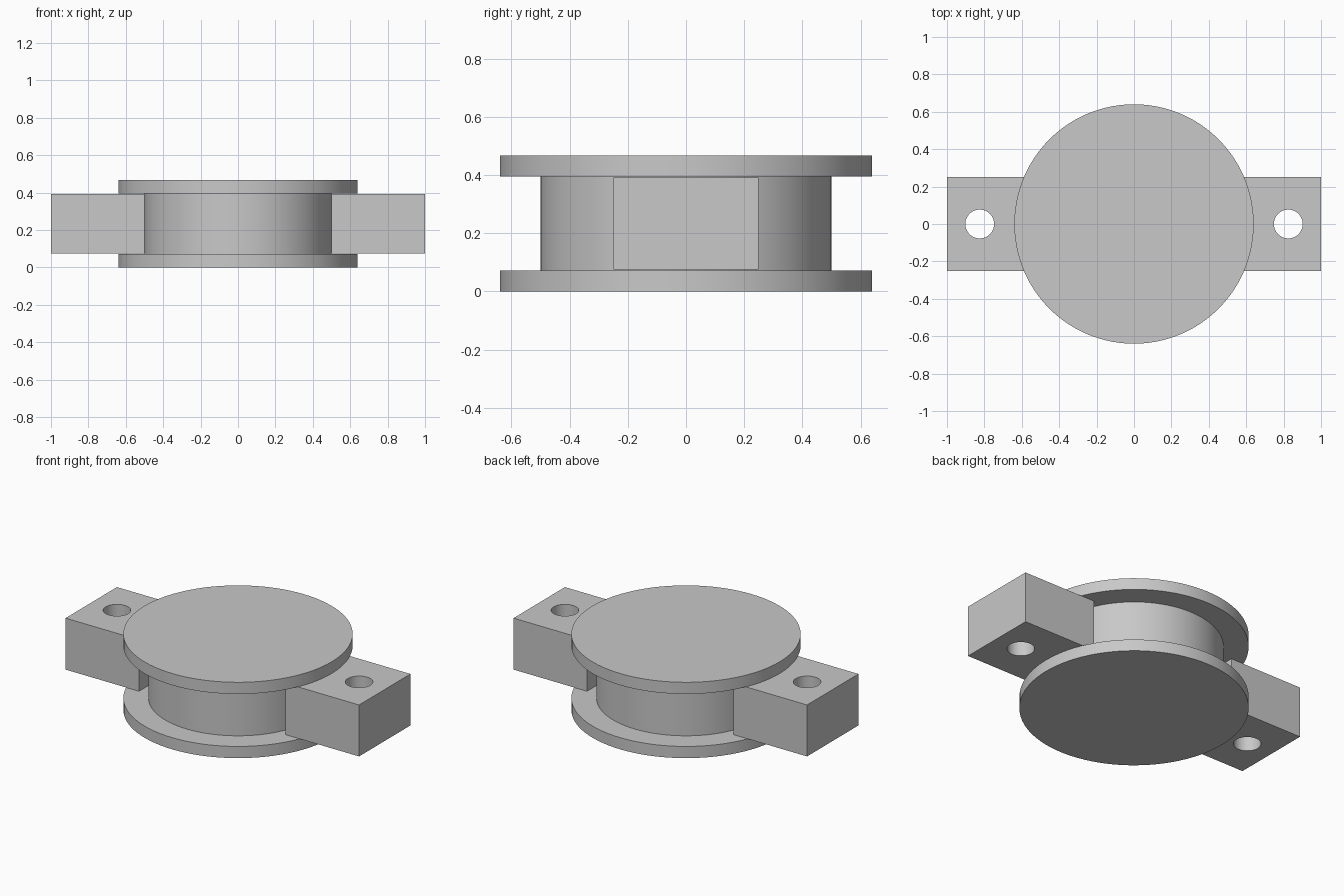
import bpy, bmesh, math

if "Cube" in bpy.data.objects:
    bpy.data.objects.remove(bpy.data.objects["Cube"])

grey = bpy.data.materials.new("light grey")
grey.diffuse_color = (0.58, 0.58, 0.58, 1)
grey.use_nodes = True
grey.node_tree.nodes["Principled BSDF"].inputs["Base Color"].default_value = grey.diffuse_color


def finish(ob, name):
    ob.name = name
    ob.data.materials.append(grey)
    bpy.ops.object.shade_smooth_by_angle(angle=math.radians(30))
    return ob


def disc(name, radius, z0, z1):
    bpy.ops.mesh.primitive_cylinder_add(vertices=96, radius=radius, depth=z1 - z0,
                                        location=(0, 0, (z0 + z1) / 2))
    return finish(bpy.context.object, name)


def lug(name, side, z0=0.075, z1=0.392):
    # square block with a vertical bolt hole
    cx, z = 0.75 * side, (z0 + z1) / 2
    bpy.ops.mesh.primitive_cylinder_add(vertices=48, radius=0.077, depth=1,
                                        location=(0.825 * side, 0, z))
    cutter = bpy.context.object
    bpy.ops.mesh.primitive_cube_add(size=1, location=(cx, 0, z))
    block = bpy.context.object
    block.scale = (0.5, 0.5, z1 - z0)
    bpy.ops.object.transform_apply(location=False, rotation=False, scale=True)
    mod = block.modifiers.new("bolt hole", 'BOOLEAN')
    mod.operation, mod.solver, mod.object = 'DIFFERENCE', 'EXACT', cutter
    bpy.ops.object.modifier_apply(modifier=mod.name)
    bpy.data.objects.remove(cutter)
    return finish(block, name)


# spool: two flanges on a narrower hub
disc("bottom_flange", 0.64, 0, 0.072)
disc("hub", 0.5, 0.072, 0.395)
disc("top_flange", 0.64, 0.395, 0.467)

# mounting blocks on both sides
lug("left_block", -1)
lug("right_block", 1)
